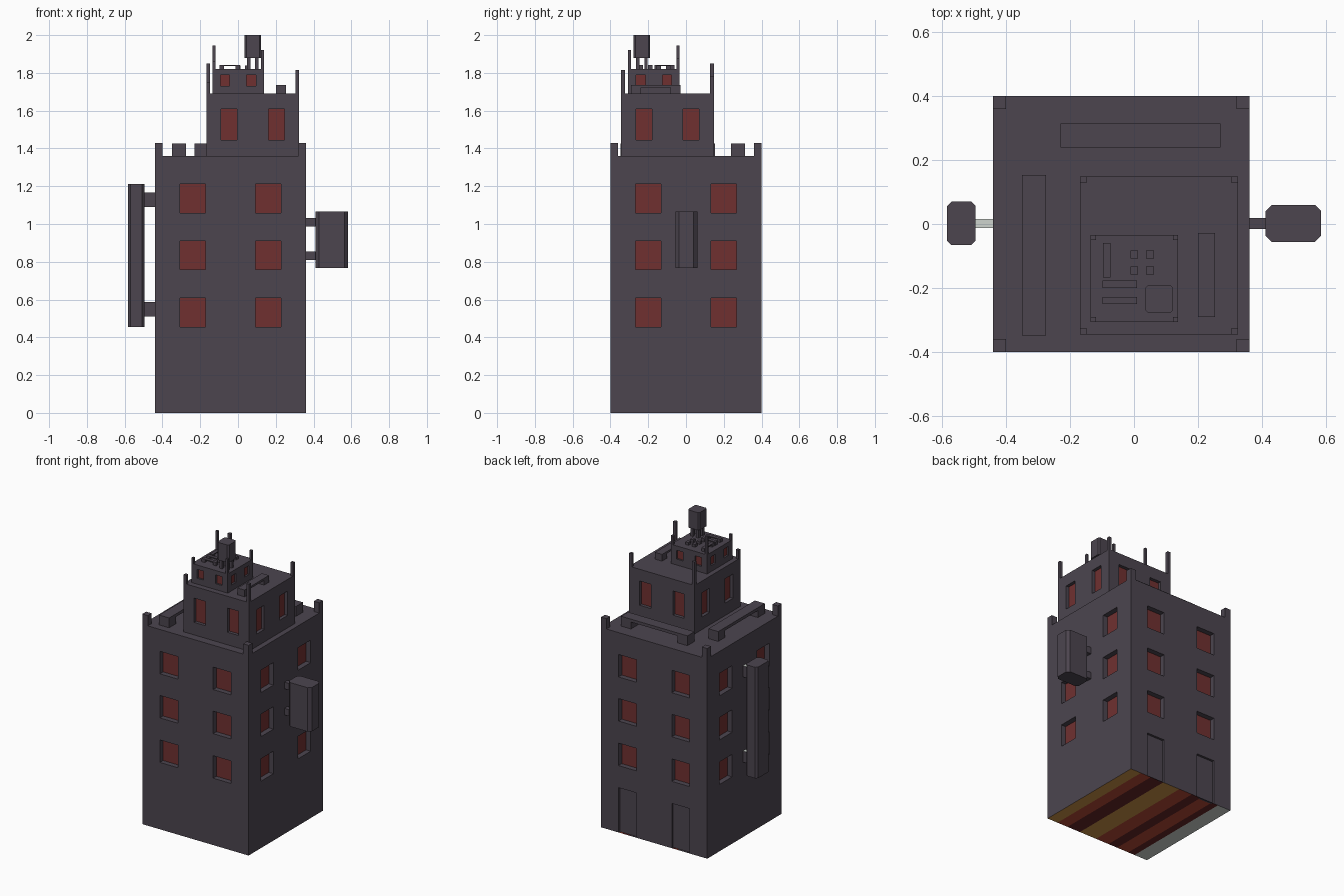
import bpy, bmesh
from mathutils import Vector

if "Cube" in bpy.data.objects:
    bpy.data.objects.remove(bpy.data.objects["Cube"])


def material(name, r, g, b):
    lin = [((c / 255 + 0.055) / 1.055) ** 2.4 for c in (r, g, b)]
    m = bpy.data.materials.new(name)
    m.diffuse_color = (*lin, 1)
    m.use_nodes = True
    m.node_tree.nodes["Principled BSDF"].inputs["Base Color"].default_value = m.diffuse_color
    return m


WALL = material("dark_wall", 76, 69, 79)
RED = material("window_red", 112, 48, 48)
PALE = material("pale_grey", 205, 212, 206)
OCHRE = material("ochre", 200, 145, 70)
RUST = material("rust_red", 180, 72, 52)
MAROON = material("maroon", 100, 36, 36)
MATS = [WALL, RED, PALE, OCHRE, RUST, MAROON]


def finish(bm, name):
    me = bpy.data.meshes.new(name)
    bm.to_mesh(me)
    bm.free()
    for m in MATS:
        me.materials.append(m)
    ob = bpy.data.objects.new(name, me)
    bpy.context.collection.objects.link(ob)
    return ob


def box_bm(x, y, z):
    bm = bmesh.new()
    bmesh.ops.create_cube(bm, size=1)
    for v in bm.verts:
        for i, (a, b) in enumerate((x, y, z)):
            v.co[i] = b if v.co[i] > 0 else a
    return bm


def box(name, x, y, z, chamfer=0, pale_top=False):
    bm = box_bm(x, y, z)
    if chamfer:  # cut the upright corners
        up = [e for e in bm.edges if abs(e.verts[0].co.z - e.verts[1].co.z) > 1e-4]
        bmesh.ops.bevel(bm, geom=up, offset=chamfer, segments=1, affect='EDGES')
    if pale_top:
        bm.normal_update()
        for f in bm.faces:
            if f.normal.z > 0.9:
                f.material_index = 2
    return finish(bm, name)


def cut(bm, axis, pos, faces=None):
    n = Vector([float(i == axis) for i in range(3)])
    fs = faces or bm.faces[:]
    geom = list({e for f in fs for e in f.edges}) + list({v for f in fs for v in f.verts}) + list(fs)
    bmesh.ops.bisect_plane(bm, geom=geom, plane_co=n * pos, plane_no=n)


def tier(name, cx, cy, half, z0, z1, win, rows, depth, door=None, stripes=()):
    """Square storey block with two recessed window columns on every side."""
    bm = box_bm((cx - half, cx + half), (cy - half, cy + half), (z0, z1))
    for w in win:
        for s in (-1, 1):
            cut(bm, 0, cx + s * w)
            cut(bm, 1, cy + s * w)
    for row in rows:
        for z in row:
            cut(bm, 2, z)
    if door:
        cut(bm, 2, door)
    bm.normal_update()

    def recess(test, d, mat):
        fs = []
        for f in bm.faces:
            c = f.calc_center_median()
            if abs(f.normal.z) < 0.1:
                u = abs(c.y - cy) if abs(f.normal.x) > 0.5 else abs(c.x - cx)
                if win[0] < u < win[1] and test(c, f.normal):
                    fs.append(f)
        for f in bmesh.ops.extrude_discrete_faces(bm, faces=fs)["faces"]:
            f.normal_update()
            bmesh.ops.translate(bm, vec=-f.normal * d, verts=f.verts[:])
            f.material_index = mat
        bm.normal_update()

    recess(lambda c, n: any(a < c.z < b for a, b in rows), depth, 1)
    if door:  # shallow doors on the back only
        recess(lambda c, n: n.y > 0.5 and c.z < door, 0.015, 0)

    # striped underside
    if stripes:
        def under():
            return [f for f in bm.faces if f.normal.z < -0.9 and f.calc_center_median().z < z0 + 1e-4]
        for x, _ in stripes[:-1]:
            cut(bm, 0, x, under())
            bm.normal_update()
        for f in under():
            x = f.calc_center_median().x
            f.material_index = next(m for e, m in stripes if x > e)
    return finish(bm, name)


def posts(name, cx, cy, half, size, z0, tops):
    """Corner posts; tops are given front-left, front-right, back-left, back-right."""
    for i, top in enumerate(tops):
        sx, sy = (-1, 1)[i % 2], (-1, 1)[i // 2]
        x, y = cx + sx * (half - size / 2), cy + sy * (half - size / 2)
        box(f"{name}_{i}", (x - size / 2, x + size / 2), (y - size / 2, y + size / 2), (z0, top))


def duct(name, x, y, z0, z1):
    """Roof duct: a raised bar that drops to the roof at both ends."""
    bm = bmesh.new()
    along_x = x[1] - x[0] > y[1] - y[0]
    (a, b), (c, d) = (x, y) if along_x else (y, x)
    w, g = d - c, z0 + 0.7 * (z1 - z0)
    prof = [(a, z0), (a + w, z0), (a + w, g), (b - w, g), (b - w, z0), (b, z0), (b, z1), (a, z1)]
    vs = [bm.verts.new((p, c, z) if along_x else (c, p, z)) for p, z in prof]
    f = bm.faces.new(vs)
    ext = bmesh.ops.extrude_face_region(bm, geom=[f])["geom"]
    off = Vector((0, w, 0)) if along_x else Vector((w, 0, 0))
    bmesh.ops.translate(bm, vec=off, verts=[v for v in ext if isinstance(v, bmesh.types.BMVert)])
    bmesh.ops.recalc_face_normals(bm, faces=bm.faces[:])
    return finish(bm, name)


# Stacked storeys
stripes = [(0.28, 3), (0.2, 4), (0.1, 5), (-0.03, 3), (-0.13, 4), (-0.2, 5), (-0.29, 4), (-0.34, 5), (-9, 2)]
tier("main_block", -0.04, 0, 0.4, 0, 1.36, (0.133, 0.268),
     [(0.455, 0.608), (0.758, 0.911), (1.058, 1.211)], 0.035, 0.305, stripes)
tier("middle_block", 0.078, -0.098, 0.246, 1.36, 1.69, (0.083, 0.168), [(1.445, 1.61)], 0.022)
tier("top_block", 0.001, -0.17, 0.136, 1.69, 1.82, (0.045, 0.094), [(1.73, 1.79)], 0.012)

# Corner posts and masts
posts("parapet_post", -0.04, 0, 0.4, 0.041, 1.36, [1.43] * 4)
posts("middle_mast", 0.078, -0.098, 0.246, 0.02, 1.69, [1.75, 1.815, 1.85, 1.78])
posts("top_mast", 0.001, -0.17, 0.136, 0.016, 1.82, [1.86, 1.92, 1.945, 1.88])

# Roof ducts
duct("back_duct", (-0.23, 0.27), (0.238, 0.313), 1.36, 1.427)
duct("left_duct", (-0.35, -0.275), (-0.348, 0.153), 1.36, 1.427)
duct("middle_duct", (0.2, 0.253), (-0.29, -0.028), 1.69, 1.736)
duct("top_duct_a", (-0.098, 0.01), (-0.2, -0.177), 1.82, 1.843)
duct("top_duct_b", (-0.098, 0.01), (-0.25, -0.227), 1.82, 1.843)
duct("top_duct_c", (-0.096, -0.073), (-0.167, -0.06), 1.82, 1.843)

# Small vents and the raised roof tank
for i, x in enumerate((0.001, 0.05)):
    for j, y in enumerate((-0.145, -0.095)):
        box(f"vent_{i}{j}", (x - 0.012, x + 0.012), (y - 0.012, y + 0.012), (1.82, 1.838))
for i, x in enumerate((0.056, 0.1)):
    for j, y in enumerate((-0.255, -0.212)):
        box(f"tank_leg_{i}{j}", (x - 0.009, x + 0.009), (y - 0.009, y + 0.009), (1.82, 1.885))
box("roof_tank", (0.035, 0.122), (-0.277, -0.19), (1.88, 2.0), 0.009)

# Hanging side boxes and their brackets
box("left_hanging_box", (-0.583, -0.494), (-0.066, 0.07), (0.455, 1.211), 0.014)
for i, z in enumerate(((0.51, 0.586), (1.09, 1.166))):
    box(f"left_bracket_{i}", (-0.5, -0.438), (-0.013, 0.016), z, 0, True)
box("right_hanging_box", (0.411, 0.583), (-0.056, 0.06), (0.766, 1.065), 0.019)
for i, z in enumerate(((0.81, 0.855), (0.988, 1.033))):
    box(f"right_bracket_{i}", (0.358, 0.418), (-0.015, 0.018), z)
